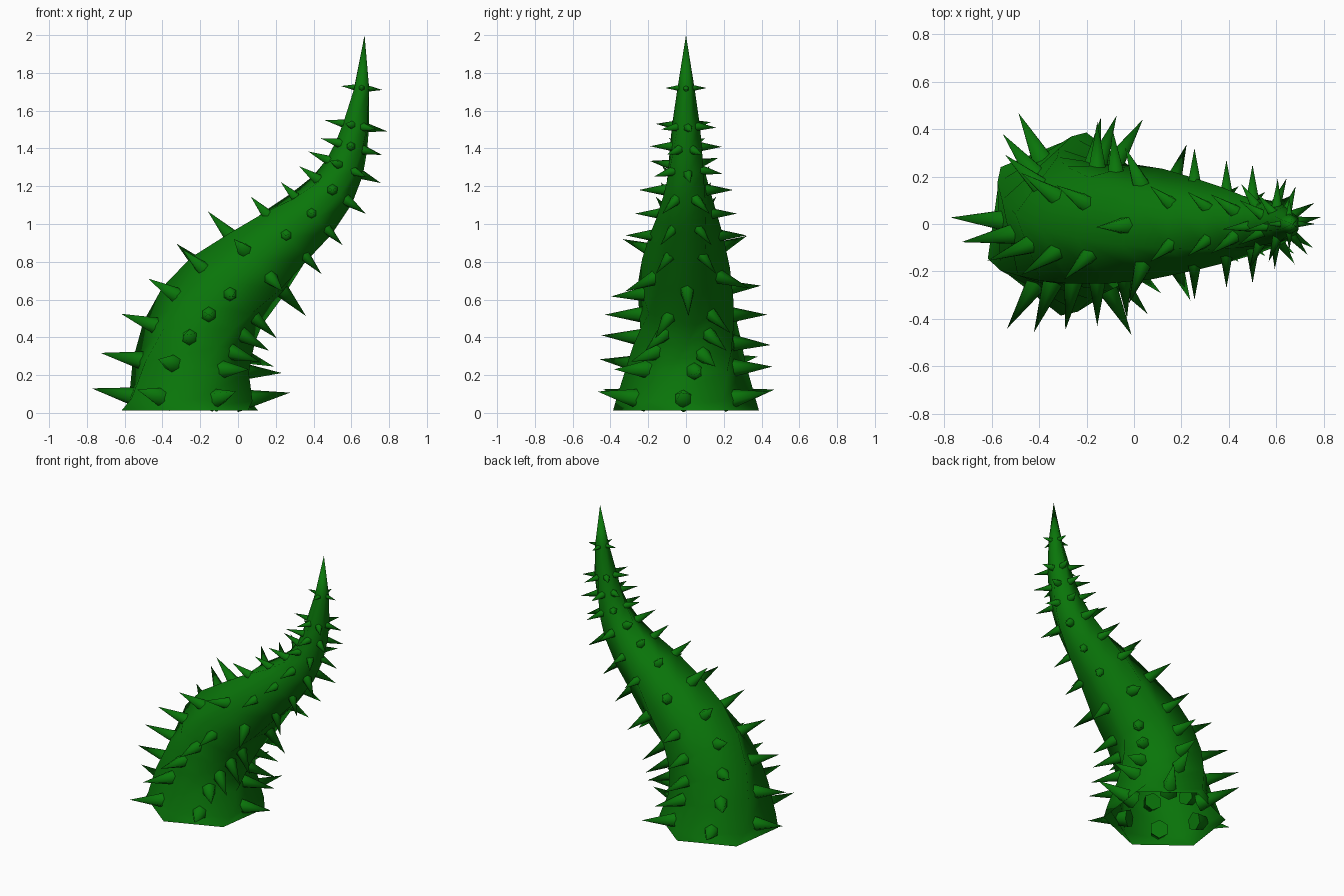
import bpy, bmesh, math
from mathutils import Vector, Matrix

cube = bpy.data.objects.get("Cube")
if cube:
    bpy.data.objects.remove(cube)

green = bpy.data.materials.new("thorn_green")
green.use_nodes = True
COLOR = (0.003, 0.18, 0.003, 1)
green.diffuse_color = COLOR
green.node_tree.nodes["Principled BSDF"].inputs["Base Color"].default_value = COLOR

SIDES = 6
# Stations along the stem: x, z, body radius, thorn tip radius, thorn turn in degrees
STATIONS = [
    (-.255, .012, .39, 0, 0),
    (-.25, .07, .37, .53, -3),
    (-.25, .245, .325, .49, 9),
    (-.215, .385, .305, .455, 20),
    (-.155, .52, .285, .43, 30),
    (-.06, .645, .265, .40, 36),
    (.10, .79, .235, .38, 2),
    (.255, .94, .195, .32, 30),
    (.39, 1.055, .16, .27, 30),
    (.50, 1.18, .128, .25, 30),
    (.565, 1.30, .105, .21, 6),
    (.60, 1.41, .088, .19, 28),
    (.625, 1.52, .075, .17, 10),
    (.655, 1.72, .045, .11, 0),
    (.67, 2.0, 0, 0, 0),
]
CENTRES = [Vector((s[0], 0, s[1])) for s in STATIONS]
Y = Vector((0, 1, 0))


def frame(i):
    """Tangent of the stem and its in-plane normal on the +x side."""
    if i == 0:
        tangent = Vector((0, 0, 1))
    else:
        tangent = (CENTRES[i + 1] - CENTRES[i - 1]).normalized()
    return tangent, Y.cross(tangent)


def spoke(i, degrees):
    a = math.radians(degrees)
    return frame(i)[1] * math.cos(a) + Y * math.sin(a)


def make_object(name, bm):
    mesh = bpy.data.meshes.new(name)
    bm.to_mesh(mesh)
    bm.free()
    obj = bpy.data.objects.new(name, mesh)
    mesh.materials.append(green)
    bpy.context.collection.objects.link(obj)
    return obj


# Stem: a twisting six-sided tube, open at the foot, closing to a point
bm = bmesh.new()
rings = []
for i, (x, z, r, _, _) in enumerate(STATIONS[:-1]):
    rings.append([bm.verts.new(CENTRES[i] + spoke(i, 22 + 10 * i + 360 / SIDES * k) * r)
                  for k in range(SIDES)])
tip = bm.verts.new(CENTRES[-1])
for k in range(SIDES):
    n = (k + 1) % SIDES
    for low, high in zip(rings, rings[1:]):
        bm.faces.new((low[k], low[n], high[n], high[k]))
    bm.faces.new((rings[-1][k], rings[-1][n], tip))
for f in bm.faces:
    f.smooth = True
make_object("stem", bm)

# Thorns: rings of radial cones rooted inside the stem wall
bm = bmesh.new()
for i, (x, z, r, reach, turn) in enumerate(STATIONS):
    if not reach:
        continue
    count = 4 if i == len(STATIONS) - 2 else 6
    root = r * 0.65
    length = reach - root
    lean = max(0, 0.27 - 0.1 * i)
    for k in range(count):
        out = spoke(i, turn + 360 / count * k)
        axis = (out + frame(i)[0] * lean).normalized()
        place = Matrix.Translation(CENTRES[i] + out * root + axis * length / 2)
        turned = axis.to_track_quat('Z', 'Y').to_matrix().to_4x4()
        bmesh.ops.create_cone(bm, cap_ends=True, segments=SIDES, radius1=length * 0.215,
                              radius2=0, depth=length, matrix=place @ turned)
thorns = make_object("thorns", bm)
bpy.ops.object.select_all(action='DESELECT')
thorns.select_set(True)
bpy.context.view_layer.objects.active = thorns
bpy.ops.object.shade_smooth_by_angle(angle=math.radians(65))
